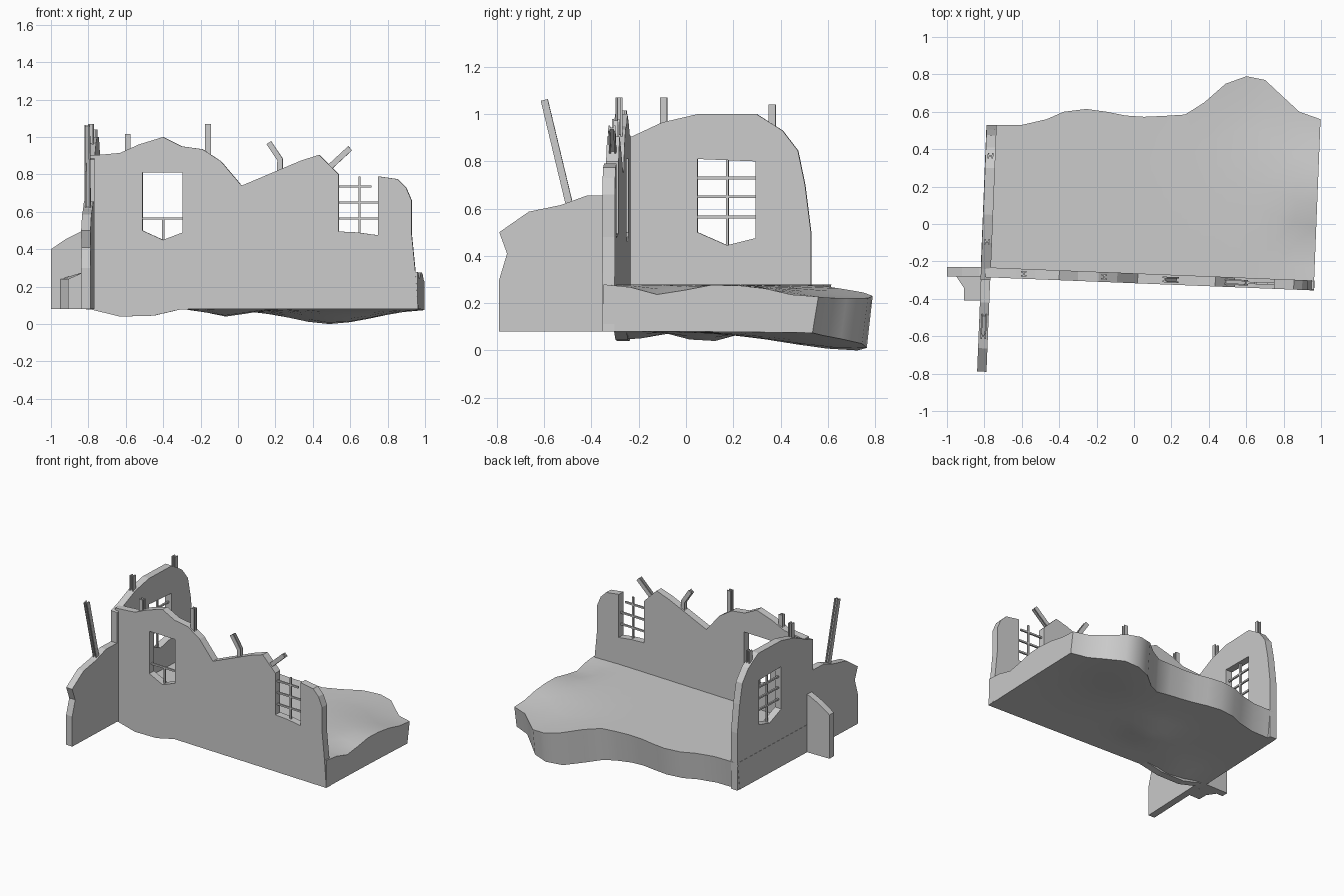
import bpy, bmesh, math
from mathutils import Matrix, Vector

if "Cube" in bpy.data.objects:
    bpy.data.objects.remove(bpy.data.objects["Cube"])

TILT = math.radians(-2.3)
R90 = math.radians(90)
# wall planes: local x runs along the wall, local y is up, local z is the normal
FRONT = Matrix.Translation((0, -0.290, 0)) @ Matrix.Rotation(TILT, 4, 'Z') @ Matrix.Rotation(R90, 4, 'X')
SIDE = Matrix.Translation((-0.782, 0, 0)) @ Matrix.Rotation(R90 + TILT, 4, 'Z') @ Matrix.Rotation(R90, 4, 'X')
STUB = Matrix.Translation((0, -0.255, 0)) @ Matrix.Rotation(R90, 4, 'X')


def add_mesh(name, bm, matrix=Matrix()):
    bmesh.ops.recalc_face_normals(bm, faces=bm.faces)
    me = bpy.data.meshes.new(name)
    bm.to_mesh(me)
    bm.free()
    ob = bpy.data.objects.new(name, me)
    ob.matrix_world = matrix
    bpy.context.collection.objects.link(ob)
    return ob


def wall(name, matrix, outline, hole=None, thick=0.053):
    """Flat outline with an optional opening, extruded to wall thickness."""
    cu = bpy.data.curves.new(name, 'CURVE')
    cu.dimensions, cu.fill_mode, cu.extrude = '2D', 'BOTH', thick / 2
    for pts in [outline] + ([hole] if hole else []):
        sp = cu.splines.new('POLY')
        sp.points.add(len(pts) - 1)
        for p, (x, y) in zip(sp.points, pts):
            p.co = (x, y, 0, 1)
        sp.use_cyclic_u = True
    tmp = bpy.data.objects.new(name + "_curve", cu)
    bpy.context.collection.objects.link(tmp)
    bpy.context.view_layer.update()
    me = bpy.data.meshes.new_from_object(tmp.evaluated_get(bpy.context.evaluated_depsgraph_get()))
    bpy.data.objects.remove(tmp)
    bm = bmesh.new()
    bm.from_mesh(me)
    bmesh.ops.remove_doubles(bm, verts=bm.verts, dist=1e-5)
    for f in bm.faces:
        f.smooth = False
    return add_mesh(name, bm, matrix)


def loft(name, matrix, path, section):
    """Sweep a section along a path lying in the wall plane."""
    bm = bmesh.new()
    P = [Vector((x, y, 0)) for x, y in path]
    rings = []
    for i, p in enumerate(P):
        d = (P[min(i + 1, len(P) - 1)] - P[max(i - 1, 0)]).normalized()
        side = Vector((d.y, -d.x, 0))
        rings.append([bm.verts.new(p + side * a + Vector((0, 0, b))) for a, b in section])
    n = len(section)
    for r, s in zip(rings, rings[1:]):
        for k in range(n):
            bm.faces.new((r[k], r[(k + 1) % n], s[(k + 1) % n], s[k]))
    bm.faces.new(rings[0])
    bm.faces.new(rings[-1])
    return add_mesh(name, bm, matrix)


w, t = 0.015, 0.004
H_SECTION = [(-w, -w), (w, -w), (w, -w + 2 * t), (t, -w + 2 * t), (t, w - 2 * t), (w, w - 2 * t),
             (w, w), (-w, w), (-w, w - 2 * t), (-t, w - 2 * t), (-t, -w + 2 * t), (-w, -w + 2 * t)]
b = 0.006
BAR = [(-b, -b), (b, -b), (b, b), (-b, b)]

# front wall with one window and one broken-open window
wall("front_wall", FRONT, [
    (-0.795, 0.08), (-0.63, 0.04), (-0.45, 0.045), (-0.3, 0.08), (0.965, 0.08), (0.95, 0.28),
    (0.93, 0.48), (0.93, 0.66), (0.90, 0.73), (0.855, 0.775), (0.75, 0.79), (0.75, 0.475),
    (0.64, 0.49), (0.54, 0.495), (0.54, 0.80), (0.435, 0.905), (0.34, 0.875), (0.02, 0.74),
    (-0.09, 0.87), (-0.19, 0.935), (-0.30, 0.95), (-0.40, 1.0), (-0.53, 0.96), (-0.63, 0.915),
    (-0.795, 0.90)],
    [(-0.51, 0.81), (-0.295, 0.81), (-0.295, 0.49), (-0.40, 0.45), (-0.51, 0.50)])

# side wall with barred window
wall("side_wall", SIDE, [
    (-0.30, 0.08), (0.53, 0.08), (0.53, 0.5), (0.505, 0.70), (0.475, 0.845), (0.41, 0.93),
    (0.30, 1.0), (0.05, 1.0), (-0.10, 0.965), (-0.24, 0.90), (-0.30, 0.88)],
    [(0.05, 0.81), (0.295, 0.80), (0.295, 0.475), (0.175, 0.445), (0.05, 0.50)])

# broken wall remnants past the corner
wall("wall_extension", SIDE, [
    (-0.79, 0.08), (-0.27, 0.08), (-0.27, 0.655), (-0.42, 0.655), (-0.53, 0.615),
    (-0.665, 0.587), (-0.79, 0.50), (-0.757, 0.41), (-0.79, 0.30)], thick=0.05)
wall("outer_stub_wall", STUB, [
    (-1.0, 0.08), (-0.78, 0.08), (-0.78, 0.51), (-0.83, 0.50), (-0.92, 0.455), (-1.0, 0.40)], thick=0.05)

# floor fragment outside the corner
bm = bmesh.new()
frag = [(-0.95, -0.28, .24), (-0.91, -0.34, .24), (-0.91, -0.41, .24),
        (-0.82, -0.41, .28), (-0.82, -0.25, .28), (-0.95, -0.25, .24)]
lo = [bm.verts.new((x, y, 0.08)) for x, y, z in frag]
hi = [bm.verts.new(p) for p in frag]
bm.faces.new(lo)
bm.faces.new(hi)
for k in range(6):
    m = (k + 1) % 6
    bm.faces.new((lo[k], lo[m], hi[m], hi[k]))
add_mesh("floor_fragment", bm)

# main floor slab with a ragged back edge and uneven faces
EDGE = [(-0.79, .53), (-0.7, .53), (-0.6, .53), (-0.47, .56), (-0.38, .6), (-0.26, .615), (-0.15, .6),
        (-0.05, .58), (0.05, .573), (0.16, .578), (0.27, .585), (0.37, .65), (0.48, .75), (0.59, .79),
        (0.69, .77), (0.79, .68), (0.88, .6), (0.995, .56)]


def bump(x, y, cx, cy, sx, sy):
    return math.exp(-((x - cx) / sx) ** 2 - ((y - cy) / sy) ** 2)


def top_z(x, y):
    return (0.28 - 0.045 * bump(x, y, 0.98, -0.1, .14, .12) - 0.06 * bump(x, y, 0.75, 0.75, .35, .35)
            - 0.03 * bump(x, y, 1.0, 0.5, .2, .15))


def low_z(x, y):
    return (0.08 - 0.04 * bump(x, y, -0.54, -0.27, .13, .17) - 0.045 * bump(x, y, -0.06, 0.08, .13, .12)
            - 0.08 * bump(x, y, 0.48, 0.73, .33, .42))


bm = bmesh.new()
ROWS, COLS = 9, len(EDGE)
grid = {}
for i, (ex, ey) in enumerate(EDGE):
    for layer, fz in enumerate((low_z, top_z)):
        back = ey - (0.025 if layer == 0 else 0)
        for j in range(ROWS):
            f = j / (ROWS - 1)
            y = -0.31 - 0.04 * ex + f * (back + 0.31 + 0.04 * ex)
            x = ex + 0.04 * (y - 0.5)
            grid[layer, i, j] = bm.verts.new((x, y, fz(x, y)))
for layer in (0, 1):
    for i in range(COLS - 1):
        for j in range(ROWS - 1):
            bm.faces.new([grid[layer, a, c] for a, c in ((i, j), (i + 1, j), (i + 1, j + 1), (i, j + 1))])
rim = ([(i, 0) for i in range(COLS - 1)] + [(COLS - 1, j) for j in range(ROWS - 1)]
       + [(i, ROWS - 1) for i in range(COLS - 1, 0, -1)] + [(0, j) for j in range(ROWS - 1, 0, -1)])
for p, q in zip(rim, rim[1:] + rim[:1]):
    bm.faces.new((grid[(0, *p)], grid[(0, *q)], grid[(1, *q)], grid[(1, *p)]))
slab = add_mesh("floor_slab", bm)
bpy.context.view_layer.objects.active = slab
slab.select_set(True)
bpy.ops.object.shade_smooth_by_angle(angle=math.radians(35))
slab.select_set(False)

# steel beams sticking out of the broken walls
for name, mat, path in [
        ("beam_front_left", FRONT, [(-0.59, 0.85), (-0.59, 1.015)]),
        ("beam_front_middle", FRONT, [(-0.16, 0.85), (-0.16, 1.07)]),
        ("beam_bent", FRONT, [(0.225, 0.78), (0.225, 0.88), (0.165, 0.97)]),
        ("beam_leaning", FRONT, [(0.47, 0.82), (0.60, 0.94)]),
        ("beam_side_front", SIDE, [(-0.095, 0.92), (-0.095, 1.07)]),
        ("beam_side_back", SIDE, [(0.365, 0.90), (0.365, 1.04)]),
        ("beam_extension", SIDE, [(-0.485, 0.58), (-0.60, 1.06)])]:
    loft(name, mat, path, H_SECTION)

# window bars
for name, mat, bars in [
        ("front_bar", FRONT, [((-0.52, .565), (-0.29, .565)), ((-0.40, .44), (-0.40, .565))]),
        ("open_window_bar", FRONT, [((.53, .735), (.715, .735)), ((.53, .65), (.76, .65)),
                                    ((.53, .565), (.76, .565)), ((.65, .48), (.65, .79))]),
        ("side_bar", SIDE, [((.04, .73), (.305, .73)), ((.04, .65), (.305, .65)),
                            ((.04, .565), (.305, .565)), ((.175, .43), (.175, .82))])]:
    for k, path in enumerate(bars):
        loft(f"{name}_{k + 1}", mat, path, BAR)
